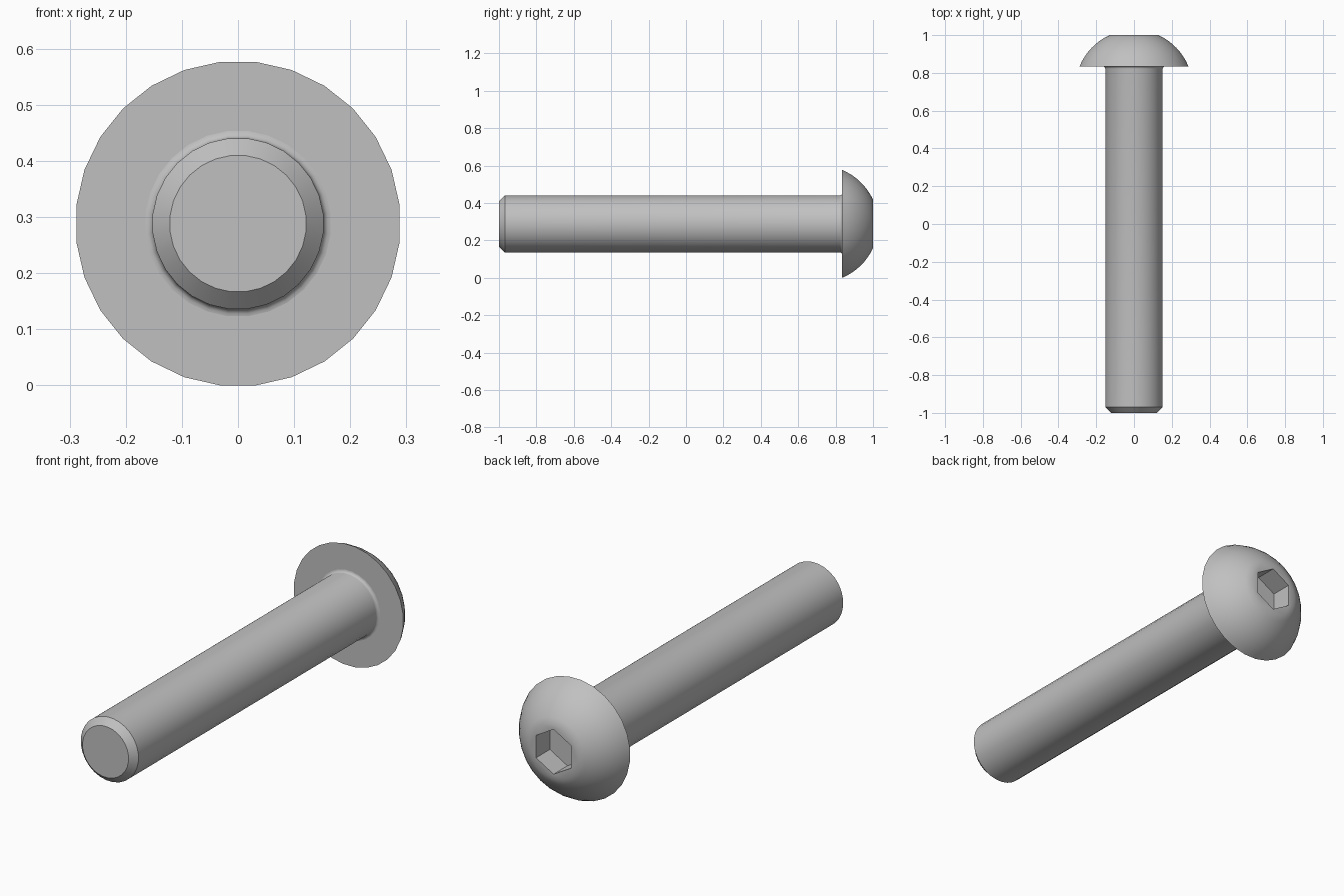
import bpy
import bmesh
from math import sin, cos, pi, atan2, hypot, radians
from mathutils import Vector

if "Cube" in bpy.data.objects:
    bpy.data.objects.remove(bpy.data.objects["Cube"])

SIDES = 28
HEAD_R, SHANK_R, FLAT_R = 0.29, 0.153, 0.13
HEAD_Y, TOP_Y, TIP_Y = 0.835, 1.0, -1.0
CHAMFER, FILLET = 0.031, 0.013
HEX_R, HEX_DEPTH = 0.107, 0.105
AXIS_Z = HEAD_R * cos(pi / SIDES)

steel = bpy.data.materials.new("steel grey")
steel.use_nodes = True
steel.diffuse_color = (0.53, 0.53, 0.53, 1)
bsdf = next(n for n in steel.node_tree.nodes if n.type == "BSDF_PRINCIPLED")
bsdf.inputs["Base Color"].default_value = steel.diffuse_color


def ring(bm, radius, y, sides=SIDES, turn=pi / SIDES):
    """Circle of vertices around the screw axis."""
    angles = [turn + 2 * pi * i / sides for i in range(sides)]
    return [bm.verts.new(Vector((radius * cos(a), y, AXIS_Z + radius * sin(a))))
            for a in angles]


def skin(bm, a, b):
    """Quads between two equal rings."""
    n = len(a)
    for i in range(n):
        j = (i + 1) % n
        bm.faces.new((a[i], a[j], b[j], b[i]))


def lathe(bm, profile):
    rings = [ring(bm, r, y) for r, y in profile]
    for a, b in zip(rings, rings[1:]):
        skin(bm, a, b)
    return rings


def loop_edges(bm, verts):
    n = len(verts)
    return [bm.edges.get((verts[i], verts[(i + 1) % n])) for i in range(n)]


def finish(bm, name):
    bmesh.ops.recalc_face_normals(bm, faces=bm.faces[:])
    mesh = bpy.data.meshes.new(name)
    bm.to_mesh(mesh)
    bm.free()
    mesh.materials.append(steel)
    obj = bpy.data.objects.new(name, mesh)
    bpy.context.collection.objects.link(obj)
    bpy.ops.object.select_all(action="DESELECT")
    obj.select_set(True)
    bpy.context.view_layer.objects.active = obj
    bpy.ops.object.shade_smooth_by_angle(angle=radians(30))
    return obj


# Shank: chamfered tip, straight body, small concave fillet under the head
bm = bmesh.new()
profile = [(SHANK_R - CHAMFER, TIP_Y), (SHANK_R, TIP_Y + CHAMFER)]
for i in range(5):
    t = i / 4 * pi / 2
    profile.append((SHANK_R + FILLET * (1 - cos(t)), HEAD_Y - FILLET * (1 - sin(t))))
rings = lathe(bm, profile)
bm.faces.new(rings[0])
bm.faces.new(rings[-1])
finish(bm, "shank")

# Head: flat underside, spherical dome, flat crown with hexagonal socket
bm = bmesh.new()
centre = (TOP_Y + HEAD_Y - (HEAD_R ** 2 - FLAT_R ** 2) / (TOP_Y - HEAD_Y)) / 2
dome_r = hypot(HEAD_R, HEAD_Y - centre)
low = atan2(HEAD_Y - centre, HEAD_R)
high = atan2(TOP_Y - centre, FLAT_R)
STEPS = 8
profile = []
for i in range(STEPS + 1):
    t = low + (high - low) * i / STEPS
    profile.append((dome_r * cos(t), centre + dome_r * sin(t)))
rings = lathe(bm, profile)
bm.faces.new(rings[0])

# Socket walls and floor
rim = ring(bm, HEX_R, TOP_Y, 6, pi / 2)
floor = ring(bm, HEX_R, TOP_Y - HEX_DEPTH, 6, pi / 2)
skin(bm, rim, floor)
bm.faces.new(floor)

# Crown between the dome edge and the socket rim
edges = loop_edges(bm, rings[-1]) + loop_edges(bm, rim)
bmesh.ops.triangle_fill(bm, edges=edges, use_beauty=True, normal=Vector((0, 1, 0)))
finish(bm, "button_head")
